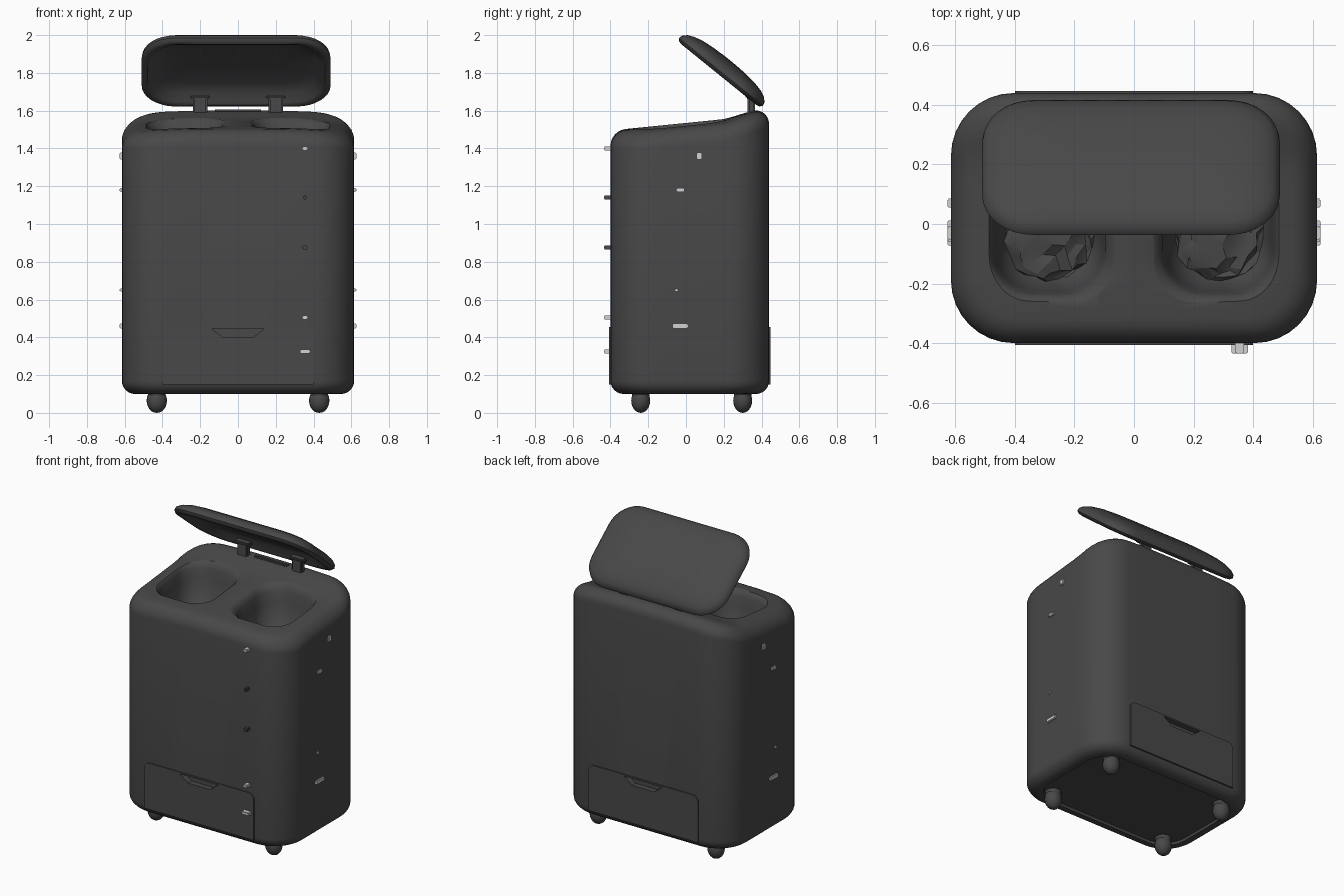
import bpy, bmesh, math, random
from mathutils import Matrix

cube = bpy.data.objects.get("Cube")
if cube:
    bpy.data.objects.remove(cube)
random.seed(4)


def material(name, value):
    m = bpy.data.materials.new(name)
    m.use_nodes = True
    col = (value, value, value, 1)
    m.diffuse_color = col
    m.node_tree.nodes["Principled BSDF"].inputs["Base Color"].default_value = col
    return m


DARK = material("charcoal plastic", 0.065)
PALE = material("pale grey", 0.65)


def finish(name, bm, mat=DARK, angle=40):
    bmesh.ops.recalc_face_normals(bm, faces=bm.faces)
    me = bpy.data.meshes.new(name)
    bm.to_mesh(me)
    bm.free()
    me.materials.append(mat)
    ob = bpy.data.objects.new(name, me)
    bpy.context.collection.objects.link(ob)
    smooth(ob, angle)
    return ob


def smooth(ob, angle=40):
    bpy.ops.object.select_all(action='DESELECT')
    ob.select_set(True)
    bpy.context.view_layer.objects.active = ob
    bpy.ops.object.shade_smooth_by_angle(angle=math.radians(angle))


def rounded_rect(hx, hy, r, arc=8, side=6):
    """Outline of a rounded rectangle, with points along the straight sides."""
    r = min(r, hx * 0.98, hy * 0.98)
    corners = []
    for k, (sx, sy) in enumerate([(1, 1), (-1, 1), (-1, -1), (1, -1)]):
        cx, cy = sx * (hx - r), sy * (hy - r)
        corners.append([(cx + r * math.cos(a), cy + r * math.sin(a))
                        for a in [math.pi / 2 * (k + i / arc) for i in range(arc + 1)]])
    pts = []
    for k, c in enumerate(corners):
        nxt = corners[(k + 1) % 4][0]
        pts += c
        for i in range(1, side):
            t = i / side
            pts.append((c[-1][0] * (1 - t) + nxt[0] * t, c[-1][1] * (1 - t) + nxt[1] * t))
    return pts


def loft(rings, place):
    """Skin (level, half x, half y, radius) rings; place maps x, y, level to 3D."""
    bm = bmesh.new()
    loops = [[bm.verts.new(place(x, y, lv)) for x, y in rounded_rect(hx, hy, r)]
             for lv, hx, hy, r in rings]
    for a, b in zip(loops, loops[1:]):
        for i in range(len(a)):
            j = (i + 1) % len(a)
            bm.faces.new((a[i], a[j], b[j], b[i]))
    for ring in (loops[0], loops[-1]):
        mid = bm.verts.new(sum((v.co for v in ring), ring[0].co * 0) / len(ring))
        for i in range(len(ring)):
            bm.faces.new((ring[i], ring[(i + 1) % len(ring)], mid))
    return bm


def box(name, loc, size, mat=DARK, bevel=0.008):
    bm = bmesh.new()
    bmesh.ops.create_cube(bm, size=1, matrix=Matrix.Translation(loc) @ Matrix.Diagonal((*size, 1)))
    bmesh.ops.bevel(bm, geom=bm.edges[:], offset=bevel, segments=2, affect='EDGES')
    return finish(name, bm, mat)


def cut(target, cutter):
    mod = target.modifiers.new("cut", 'BOOLEAN')
    mod.operation, mod.solver, mod.object = 'DIFFERENCE', 'EXACT', cutter
    bpy.context.view_layer.objects.active = target
    bpy.ops.object.modifier_apply(modifier=mod.name)


# Sloping, slightly crowned top surface
def top_z(x, y):
    t = min(max((y - 0.18) / 0.2, 0), 1)
    return 1.535 + 0.1 * y + 0.03 * t * t * (3 - 2 * t) - 0.035 * min(abs(x) / 0.6, 1) ** 4


# Body: rounded shell with a shallow recess underneath
HX, HY, CY = 0.615, 0.42, 0.02
BASE, ROUND = 0.10, 0.07


def body_place(x, y, level):
    y += CY
    t = (level - BASE) / (1 - BASE)
    return (x, y, level if level < 0.5 else top_z(x, y) + level - 1)


def inset(level, d):
    return (level, HX - d, HY - d, max(0.21 - d * 0.6, 0.02))


rings = [inset(BASE + 0.015, 0.12), inset(BASE + 0.015, 0.09), inset(BASE, 0.085)]
for i in range(7):
    a = math.pi / 2 * i / 6
    rings.append(inset(BASE + ROUND * (1 - math.cos(a)), ROUND * (1 - math.sin(a))))
for i in range(7):
    a = math.pi / 2 * i / 6
    rings.append(inset(1 - 0.08 * (1 - math.sin(a)), 0.08 * (1 - math.cos(a))))
rings += [inset(1, d) for d in (0.12, 0.16, 0.2, 0.24, 0.28, 0.32, 0.36, 0.4)]
body = finish("body", loft(rings, body_place))

# Two flared wells with crumpled liners
WELL = [(-0.25, 0.10, 0.11), (-0.24, 0.145, 0.16), (-0.2, 0.165, 0.185), (-0.1, 0.18, 0.205),
        (-0.04, 0.19, 0.215), (-0.015, 0.2, 0.225), (0, 0.217, 0.242), (0.02, 0.255, 0.28)]
cutters = []
for side, label in ((-1, "right"), (1, "left")):
    cx = side * 0.285
    cutter = finish(label + "_well_cutter", loft(
        [(d, hx, hy, 0.14) for d, hx, hy in WELL],
        lambda x, y, d: (x + cx, y - 0.02, top_z(cx, y - 0.02) + d)))
    cut(body, cutter)
    cutters.append(cutter)
    bm = bmesh.new()
    bmesh.ops.create_icosphere(bm, subdivisions=3, radius=1)
    for v in bm.verts:
        k = random.uniform(0.85, 1.05)
        v.co = (cx + v.co.x * 0.155 * k, -0.03 + v.co.y * 0.17 * k,
                1.29 + v.co.z * 0.035 + random.uniform(-0.012, 0.012))
    finish(label + "_liner", bm, angle=25)

# Drawer fronts on front and back, each with a finger pull pocket
for sy, label in ((-1, "front"), (1, "back")):
    wall = CY + sy * HY
    outline = [(-0.4, 0.15), (0.4, 0.15)]
    for sx, start in ((1, 0), (-1, 90)):
        outline += [(sx * 0.36 + 0.04 * math.cos(math.radians(start + 15 * i)),
                     0.415 + 0.04 * math.sin(math.radians(start + 15 * i))) for i in range(7)]
    pocket = [(-0.14, 0.445), (-0.08, 0.4), (0.08, 0.4), (0.14, 0.445)]
    parts = []
    for pts, depth in ((outline, 0.007), (pocket, 0.04)):
        bm = bmesh.new()
        f = bm.faces.new([bm.verts.new((x, wall + sy * depth, z)) for x, z in pts])
        ext = bmesh.ops.extrude_face_region(bm, geom=[f])["geom"]
        bmesh.ops.translate(bm, vec=(0, -sy * (depth + 0.03), 0),
                            verts=[g for g in ext if isinstance(g, bmesh.types.BMVert)])
        parts.append(finish(label + ("_drawer" if pts is outline else "_pull_cutter"), bm, angle=30))
    drawer, pull = parts
    cut(drawer, pull)
    cut(body, pull)
    smooth(drawer, 30)
    cutters.append(pull)
for c in cutters:
    bpy.data.objects.remove(c)
smooth(body, 35)

# Open lid: crowned outside, dished inside
LID = [(0.045, 0.24), (0.04, 0.14), (0.025, 0.08), (-0.01, 0.045), (-0.018, 0.03), (-0.014, 0.012),
       (0.0, 0.0), (0.02, 0.004), (0.04, 0.025), (0.056, 0.06), (0.068, 0.11), (0.075, 0.18), (0.078, 0.25)]
bm = loft([(w, 0.5 - d, 0.285 - d, max(0.17 - d * 0.5, 0.03)) for w, d in LID],
          lambda x, y, w: (x, y, w))
bmesh.ops.transform(bm, verts=bm.verts,
                    matrix=Matrix.Translation((-0.01, 0.185, 1.805)) @ Matrix.Rotation(math.radians(-39), 4, 'X'))
finish("lid", bm)

# Hinges
for sx, label in ((-1, "right"), (1, "left")):
    box(label + "_hinge_arm", (sx * 0.2, 0.345, 1.62), (0.075, 0.04, 0.12))
    box(label + "_hinge_plate", (sx * 0.2, 0.34, 1.672), (0.11, 0.05, 0.022))
box("hinge_ridge", (0, 0.355, 1.595), (0.26, 0.03, 0.02))

# Feet
for sx in (-1, 1):
    for y in (-0.24, 0.3):
        bm = bmesh.new()
        bmesh.ops.create_uvsphere(bm, u_segments=20, v_segments=12, radius=1, matrix=Matrix.Translation(
            (sx * 0.43, y, 0.065)) @ Matrix.Diagonal((0.054, 0.05, 0.065, 1)))
        bmesh.ops.create_cone(bm, cap_ends=True, segments=16, radius1=0.04, radius2=0.055,
                              depth=0.06, matrix=Matrix.Translation((sx * 0.43, y, 0.1)))
        finish("foot", bm)

# Small studs on the front and both sides
for z, w, mat in ((1.4, 0.03, PALE), (1.14, 0.02, DARK), (0.875, 0.025, DARK),
                  (0.505, 0.03, PALE), (0.325, 0.055, PALE)):
    box("front_stud", (0.355, -0.41, z), (w, 0.05, 0.02), mat, 0.004)
for sx in (-1, 1):
    for y, z, w, h in ((0.07, 1.36, 0.03, 0.035), (-0.03, 1.18, 0.045, 0.02),
                       (-0.05, 0.65, 0.02, 0.015), (-0.03, 0.46, 0.085, 0.025)):
        box("side_stud", (sx * 0.612, y, z), (0.03, w, h), PALE, 0.004)
